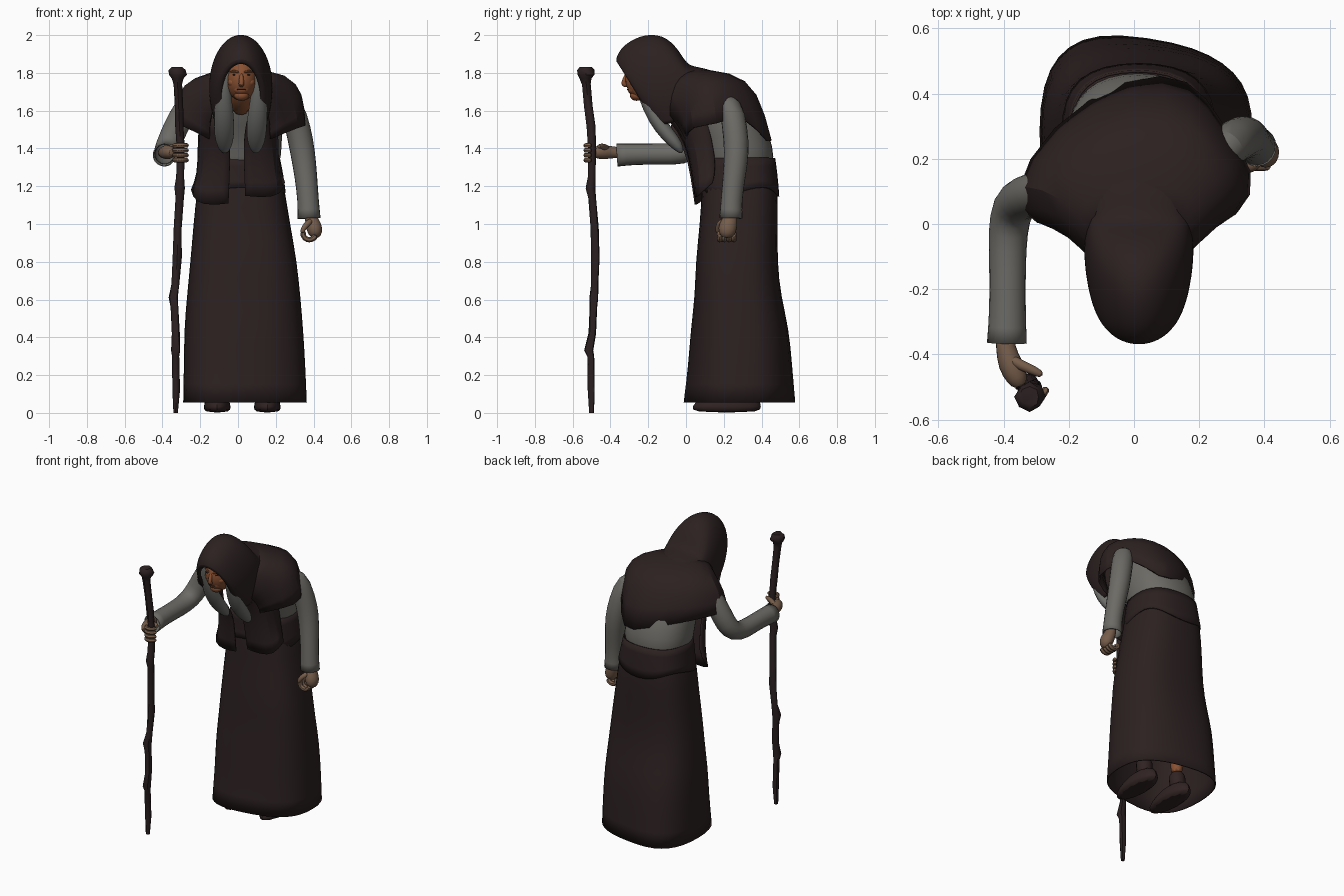
import bpy, bmesh, math, random
from mathutils import Vector

random.seed(4)


def material(name, rgb):
    m = bpy.data.materials.new(name)
    m.diffuse_color = (*rgb, 1)
    return m


CLOTH = material("dark brown cloth", (.025, .0148, .0148))
SHIRT = material("grey linen", (.15, .145, .13))
HAIR = material("grey hair", (.165, .165, .155))
FACE = material("tanned face", (.25, .082, .032))
HAND = material("weathered hand", (.18, .108, .068))
WOOD = material("dark wood", (.025, .0148, .016))
SHOE = material("brown shoe", (.03, .0165, .0165))
DARK = material("dark eye", (.02, .012, .01))


def finish(name, bm, mat, subdiv=0, thick=0):
    bmesh.ops.recalc_face_normals(bm, faces=bm.faces)
    me = bpy.data.meshes.new(name)
    bm.to_mesh(me)
    bm.free()
    me.materials.append(mat)
    ob = bpy.data.objects.new(name, me)
    bpy.context.collection.objects.link(ob)
    if subdiv:
        s = ob.modifiers.new("smooth", 'SUBSURF')
        s.levels = s.render_levels = subdiv
        s.boundary_smooth = 'PRESERVE_CORNERS'
    if thick:
        s = ob.modifiers.new("thickness", 'SOLIDIFY')
        s.thickness, s.offset = thick, 0
    bpy.ops.object.select_all(action='DESELECT')
    ob.select_set(True)
    bpy.context.view_layer.objects.active = ob
    bpy.ops.object.shade_smooth_by_angle(angle=math.radians(50))
    return ob


def grid(name, rows, mat, closed=False, cap=(False, False), subdiv=1, thick=0):
    """Skin rows of points with quads."""
    bm = bmesh.new()
    vs = [[bm.verts.new(p) for p in r] for r in rows]
    n = len(rows[0])
    for a, b in zip(vs, vs[1:]):
        for i in range(n if closed else n - 1):
            j = (i + 1) % n
            bm.faces.new((a[i], a[j], b[j], b[i]))
    for on, r in zip(cap, (vs[0], vs[-1])):
        if on:
            bm.faces.new(r)
    return finish(name, bm, mat, subdiv, thick)


def loft(name, rings, mat, n=16, power=1, wave=None, shear=(), **kw):
    """Stack of horizontal ovals given as x, y, z, rx, ry; shear skews the lowest ones."""
    rows = []
    for k, (x, y, z, rx, ry) in enumerate(rings):
        row = []
        for i in range(n):
            a = 2 * math.pi * i / n
            c, s = math.cos(a), math.sin(a)
            px = x + rx * math.copysign(abs(c) ** power, c)
            py = y + ry * math.copysign(abs(s) ** power, s)
            if k < len(shear):
                py -= shear[k] * (px - x) * s
            row.append((px, py, z + (wave(k, a) if wave else 0)))
        rows.append(row)
    return grid(name, rows, mat, closed=True, **kw)


def tube(name, pts, mat, ref=(1, 0, 0), n=10, flat=1, jitter=0, cap=(True, True), **kw):
    """Round tube through points given as x, y, z, radius."""
    P = [Vector(p[:3]) for p in pts]
    rows = []
    for i, p in enumerate(P):
        t = (P[min(i + 1, len(P) - 1)] - P[max(i - 1, 0)]).normalized()
        u = t.cross(Vector(ref)).normalized()
        v = u.cross(t)
        row = []
        for k in range(n):
            a, r = 2 * math.pi * k / n, pts[i][3] * (1 + random.uniform(-jitter, jitter))
            row.append(p + u * math.cos(a) * r * flat + v * math.sin(a) * r)
        rows.append(row)
    return grid(name, rows, mat, closed=True, cap=cap, **kw)


def ball(name, loc, rad, mat, seg=16):
    bm = bmesh.new()
    bmesh.ops.create_uvsphere(bm, u_segments=seg, v_segments=seg * 2 // 3, radius=1)
    for v in bm.verts:
        v.co = Vector(loc) + Vector(a * b for a, b in zip(v.co, rad))
    return finish(name, bm, mat)


# Long skirt with skewed hem, and its waist wrap
loft("skirt", [(.037, .283, .055, .328, .288), (.035, .287, .25, .322, .27), (.03, .285, .45, .315, .257),
               (.03, .275, .62, .30, .227), (.03, .267, .8, .282, .215), (.02, .28, 1.0, .255, .205),
               (.015, .285, 1.18, .232, .2), (.012, .28, 1.34, .2, .185)],
     CLOTH, n=18, power=.74, thick=.008, shear=(.15, .11, .07, .03), cap=(False, True))
loft("waist_wrap", [(.015, .287, 1.17, .238, .207), (.015, .285, 1.26, .226, .2), (.012, .28, 1.35, .21, .192)],
     CLOTH, power=.78, thick=.008, wave=lambda k, a: .03 * math.sin(3 * a) if k == 0 else 0)

# Legs, boots and shoes
for side, x in (("right", -.11), ("left", .155)):
    tube(side + "_leg", [(x, .28, .15, .045), (x, .28, .4, .055)], FACE, n=8)
    tube(side + "_boot_shaft", [(x, .29, .06, .05), (x, .285, .13, .056), (x, .28, .2, .06)], SHOE, n=8)
    loft(side + "_shoe", [(x, .215, 0, .073, .19), (x, .215, .035, .075, .192), (x, .225, .07, .065, .17),
                          (x, .27, .11, .05, .09)], SHOE, n=12, cap=(True, True))

# Shirt body leaning forward
loft("shirt", [(.012, .28, 1.25, .20, .18), (.012, .275, 1.36, .222, .197), (.015, .25, 1.46, .222, .2),
               (.02, .19, 1.58, .225, .21), (.02, .12, 1.69, .195, .165), (.015, .05, 1.76, .11, .11)],
     SHIRT, power=.88, cap=(True, True))
tube("neck", [(.015, .02, 1.6, .06), (.015, -.11, 1.67, .065), (.015, -.2, 1.75, .06)], FACE)

# Sleeves
tube("left_sleeve", [(.22, .17, 1.66, .05), (.285, .24, 1.63, .068), (.32, .26, 1.5, .068), (.343, .27, 1.38, .067),
                     (.36, .255, 1.25, .06), (.372, .24, 1.12, .056), (.376, .238, 1.03, .062)],
     SHIRT, cap=(True, False), thick=.006)
tube("right_sleeve", [(-.22, .12, 1.68, .06), (-.28, .1, 1.61, .066), (-.335, .085, 1.5, .068),
                      (-.372, .06, 1.41, .067), (-.388, -.02, 1.37, .061), (-.388, -.14, 1.37, .056),
                      (-.388, -.27, 1.37, .056), (-.39, -.365, 1.365, .062)],
     SHIRT, cap=(True, False), thick=.006)

# Shoulder cape, open at the front, with a low point at the back
cape = [
    [(-.09, -.14, 1.68), (-.12, -.08, 1.75), (-.11, -.04, 1.79), (-.07, 0, 1.815), (.01, .01, 1.825),
     (.09, 0, 1.815), (.12, -.02, 1.805), (.14, -.04, 1.79), (.15, -.08, 1.75), (.11, -.14, 1.68)],
    [(-.14, -.10, 1.59), (-.23, 0, 1.73), (-.25, .09, 1.79), (-.16, .22, 1.80), (.02, .25, 1.80),
     (.17, .24, 1.81), (.23, .18, 1.80), (.28, .11, 1.79), (.25, 0, 1.74), (.16, -.10, 1.59)],
    [(-.15, -.04, 1.53), (-.29, -.01, 1.63), (-.36, .1, 1.70), (-.23, .30, 1.68), (.02, .40, 1.71),
     (.2, .37, 1.71), (.27, .25, 1.73), (.365, .15, 1.70), (.32, .01, 1.64), (.17, -.04, 1.53)],
    [(-.15, 0, 1.45), (-.31, -.01, 1.53), (-.38, .09, 1.55), (-.26, .30, 1.53), (-.02, .455, 1.48),
     (.18, .455, 1.39), (.26, .31, 1.60), (.38, .16, 1.52), (.335, .02, 1.52), (.17, 0, 1.45)]]
grid("shoulder_cape", cape, CLOTH, thick=.01)

# Hanging front panels of the vest
panel = [[(-.20, .09, 1.58), (-.17, -.02, 1.58), (-.11, -.07, 1.56), (-.06, -.08, 1.50)],
         [(-.21, .14, 1.40), (-.18, .03, 1.40), (-.11, .01, 1.40), (-.04, .00, 1.40)],
         [(-.21, .16, 1.26), (-.20, .06, 1.25), (-.12, .035, 1.25), (-.045, .03, 1.25)],
         [(-.245, .14, 1.18), (-.225, .065, 1.11), (-.13, .05, 1.10), (-.05, .05, 1.11)]]
for side, s, dx, up in (("right", 1, 0, 0), ("left", -1, 0, .04)):
    grid(side + "_vest_panel", [[(s * x - (.012 if s < 0 and x > -.1 else 0), y, z + up) for x, y, z in r]
                                for r in panel], CLOTH, thick=.01)

# Hood: arches from the face opening to the shoulders (top y, z, base y, z, half width)
arches = [(-.345, 1.855, -.19, 1.57, .105), (-.378, 1.86, -.165, 1.55, .13), (-.338, 1.95, -.11, 1.52, .153),
          (-.21, 2.012, -.04, 1.55, .167), (-.10, 1.99, .0, 1.6, .163), (-.03, 1.90, .03, 1.66, .155),
          (.005, 1.835, .06, 1.70, .155), (.08, 1.825, .1, 1.72, .17), (.16, 1.80, .17, 1.72, .17)]
hood = []
for ty, tz, by, bz, w in arches:
    row = []
    for i in range(15):
        a = math.radians(-34 + 248 * i / 14)
        f = (math.sin(a) + .56) / 1.56
        row.append((.015 + w * math.cos(a), by + (ty - by) * f, bz + (tz - bz) * f))
    hood.append(row)
grid("hood", hood, CLOTH, subdiv=2, thick=.01)

# Head and facial features
ball("head", (.018, -.212, 1.77), (.085, .11, .118), FACE, 24)
ball("chin", (.018, -.262, 1.682), (.04, .035, .03), FACE)
ball("mouth_area", (.018, -.278, 1.715), (.045, .032, .03), FACE)
ball("lips", (.018, -.307, 1.712), (.026, .005, .003), DARK)
tube("nose", [(.018, -.31, 1.80, .01), (.018, -.326, 1.765, .013), (.018, -.334, 1.74, .017),
              (.018, -.308, 1.73, .014)], FACE, n=8)
for side, s in (("right", -1), ("left", 1)):
    ball(side + "_cheek", (.018 + s * .042, -.27, 1.75), (.03, .03, .025), FACE)
    ball(side + "_eye", (.018 + s * .034, -.306, 1.79), (.014, .006, .004), DARK)
    tube(side + "_brow", [(.018 + s * .012, -.32, 1.802, .007), (.018 + s * .035, -.311, 1.81, .009),
                          (.018 + s * .064, -.286, 1.806, .006)], FACE, ref=(0, 0, 1), n=6)
    # Long lock of hair beside the face
    tube(side + "_hair_lock", [(.018 + s * .07, -.265, 1.85, .022), (.018 + s * .092, -.255, 1.77, .032),
                               (.016 + s * .093, -.22, 1.67, .045), (.014 + s * .088, -.165, 1.56, .057),
                               (.012 + s * .085, -.095, 1.47, .057), (.012 + s * .083, -.04, 1.41, .042),
                               (.012 + s * .08, -.02, 1.375, .014)], HAIR, flat=.75)

# Gnarled staff with a knob
staff = [(-.33, -.5, 0, .012), (-.328, -.5, .12, .019), (-.33, -.505, .3, .02), (-.33, -.515, .33, .026),
         (-.328, -.497, .42, .02), (-.335, -.49, .56, .021), (-.343, -.488, .61, .026), (-.33, -.482, .68, .02),
         (-.322, -.478, .82, .022), (-.318, -.485, .98, .022), (-.31, -.498, 1.14, .022), (-.308, -.506, 1.19, .026),
         (-.305, -.5, 1.25, .021), (-.303, -.497, 1.4, .022), (-.31, -.502, 1.52, .023), (-.314, -.515, 1.62, .022),
         (-.32, -.528, 1.74, .023), (-.32, -.53, 1.77, .032), (-.32, -.53, 1.79, .045), (-.32, -.53, 1.815, .043),
         (-.32, -.53, 1.83, .03)]
tube("staff", staff, WOOD, n=8, jitter=.12, subdiv=0)

# Right hand wrapped around the staff
tube("right_wrist", [(-.395, -.33, 1.375, .034), (-.395, -.38, 1.38, .03), (-.38, -.43, 1.38, .042),
                     (-.358, -.475, 1.38, .036), (-.345, -.5, 1.38, .02)], HAND)
for k in range(4):
    z = 1.338 + .026 * k
    tube(f"right_finger_{k + 1}", [(-.303 + .036 * math.cos(a), -.498 + .036 * math.sin(a), z, .0145)
                                   for a in [math.radians(170 + 38 * i) for i in range(6)]],
         HAND, ref=(0, 0, 1), n=6)
tube("right_thumb", [(-.385, -.41, 1.395, .018), (-.345, -.435, 1.41, .018), (-.305, -.45, 1.412, .015),
                     (-.28, -.465, 1.41, .012)], HAND, ref=(0, 0, 1), n=8)

# Left hand in a loose fist
tube("left_wrist", [(.378, .238, 1.09, .03), (.385, .235, 1.03, .034), (.402, .222, .99, .046),
                    (.41, .215, .95, .042), (.405, .212, .925, .02)], HAND, flat=1.15)
for k in range(4):
    y = .178 + .025 * k
    tube(f"left_finger_{k + 1}", [(.378 + .036 * math.cos(a), y, .948 + .034 * math.sin(a), .018)
                                  for a in [math.radians(-10 - 40 * i) for i in range(6)]],
         HAND, ref=(0, 1, 0), n=6)
tube("left_thumb", [(.39, .2, 1.02, .018), (.365, .175, 1.0, .018), (.345, .168, .975, .015),
                    (.338, .168, .95, .011)], HAND, ref=(0, 1, 0), n=8)
